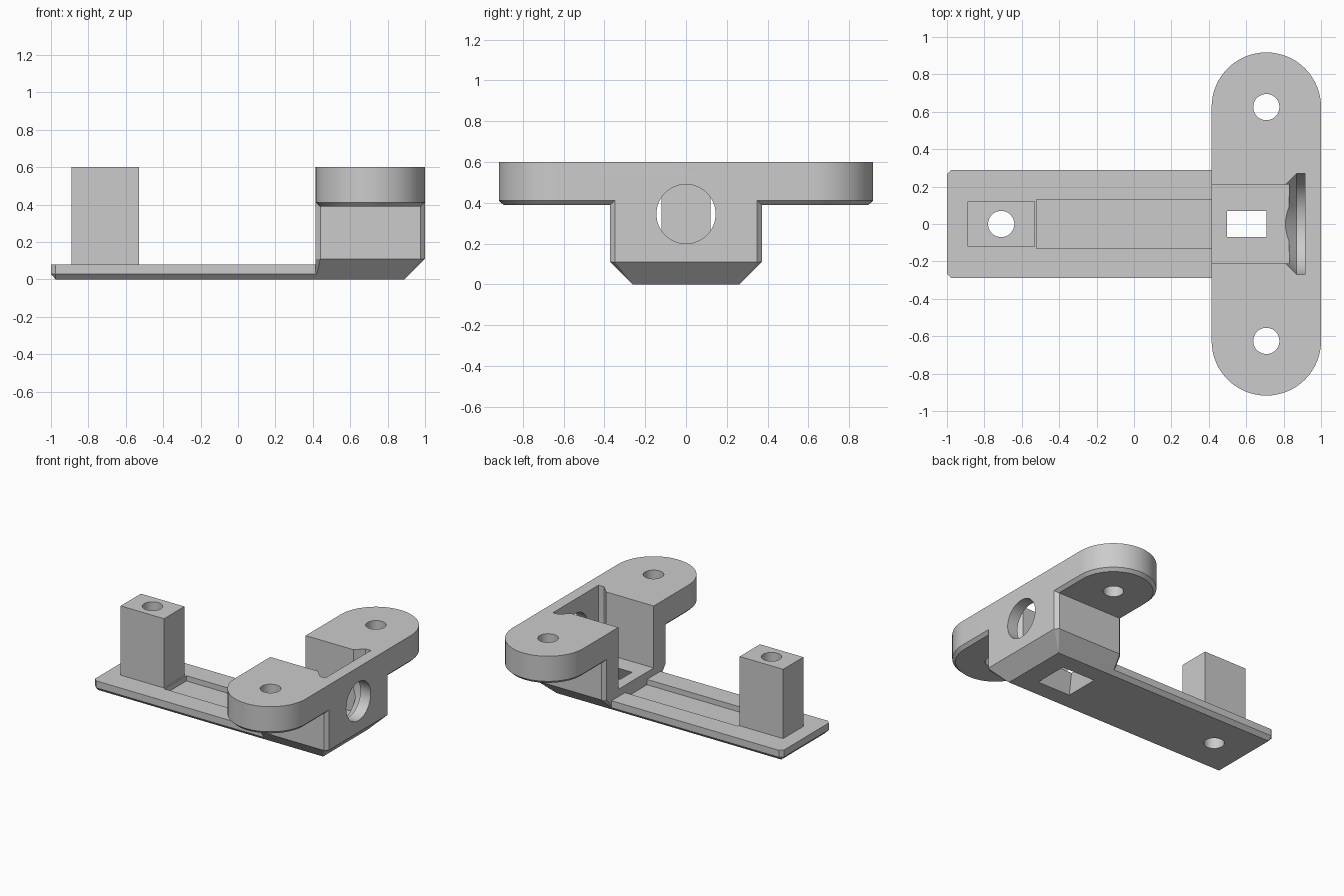
import bpy, bmesh
from math import sin, cos, pi, radians

old = bpy.data.objects.get("Cube")
if old:
    bpy.data.objects.remove(old, do_unlink=True)

grey = bpy.data.materials.new("light grey plastic")
grey.use_nodes = True
grey.diffuse_color = (0.6, 0.6, 0.6, 1)
grey.node_tree.nodes["Principled BSDF"].inputs["Base Color"].default_value = (0.6, 0.6, 0.6, 1)


def hull(name, points):
    """Solid convex part around the given points."""
    bm = bmesh.new()
    for p in points:
        bm.verts.new(p)
    res = bmesh.ops.convex_hull(bm, input=bm.verts)
    loose = {g for g in res["geom_interior"] + res["geom_unused"] if isinstance(g, bmesh.types.BMVert)}
    bmesh.ops.delete(bm, geom=list(loose), context='VERTS')
    bmesh.ops.dissolve_limit(bm, angle_limit=radians(0.5), verts=bm.verts, edges=bm.edges)
    bmesh.ops.recalc_face_normals(bm, faces=bm.faces)
    mesh = bpy.data.meshes.new(name)
    bm.to_mesh(mesh)
    bm.free()
    mesh.materials.append(grey)
    obj = bpy.data.objects.new(name, mesh)
    bpy.context.collection.objects.link(obj)
    return obj


def rect(x0, x1, y, z):
    return [(x, s * y, z) for x in (x0, x1) for s in (-1, 1)]


def octagon(x0, x1, y, z, c):
    """Rectangle with its corners cut off by c."""
    return rect(x0 + c, x1 - c, y, z) + rect(x0, x1, y - c, z)


def box(name, x0, x1, y, z0, z1):
    return hull(name, rect(x0, x1, y, z0) + rect(x0, x1, y, z1))


def circle(x, y, z, r, n=64):
    return [(x + r * cos(2 * pi * i / n), y + r * sin(2 * pi * i / n), z) for i in range(n)]


def stadium(r, z):
    return circle(MID, REACH, z, r) + circle(MID, -REACH, z, r)


def u_shape(x, r, n=32):
    """Round-bottomed section, open past the top."""
    arc = [(x, r * cos(pi * i / n), AXIS - r * sin(pi * i / n)) for i in range(n + 1)]
    return arc + [(x, r, 0.7), (x, -r, 0.7)]


def boolean(target, tool, operation):
    mod = target.modifiers.new(tool.name, 'BOOLEAN')
    mod.operation, mod.solver, mod.object = operation, 'EXACT', tool
    bpy.context.view_layer.objects.active = target
    bpy.ops.object.modifier_apply(modifier=mod.name)
    bpy.data.objects.remove(tool, do_unlink=True)


BACK, MID, REACH = 0.415, 0.7075, 0.625   # head position and ear centres
POST_X, AXIS, TOP = -0.71, 0.345, 0.6
BORE = 0.07

# Solid parts: base plate, head with bevelled underside, rounded ears, post
bracket = hull("bracket", rect(-0.975, 0.45, 0.262, 0)
               + octagon(-1, 0.45, 0.29, 0.028, 0.025) + octagon(-1, 0.45, 0.29, 0.08, 0.025))
head = hull("head_block", rect(BACK, 0.89, 0.262, 0)
            + octagon(BACK, 1, 0.372, 0.11, 0.025) + octagon(BACK, 1, 0.372, 0.5, 0.025))
ears = hull("mounting_ears", stadium(0.27, 0.39) + stadium(0.2925, 0.412) + stadium(0.2925, TOP))
post = box("post", -0.89, -0.53, 0.12, 0.05, TOP)
for part in (head, ears, post):
    boolean(bracket, part, 'UNION')

# Hollows: plate groove, head pocket, round-bottomed disc slot, window, tapered drain
hollows = [
    box("groove", -0.52, BACK, 0.13, 0.04, 0.2),
    box("pocket", 0.3, 0.83, 0.21, 0.135, 0.8),
    hull("disc_slot", u_shape(0.80, 0.20) + u_shape(0.87, 0.27) + u_shape(0.915, 0.27)),
    hull("window", [(x, px, AXIS + py) for x in (0.85, 1.1) for px, py, _ in circle(0, 0, 0, 0.145)]),
    hull("drain", rect(0.46, 0.745, 0.14, -0.02) + rect(0.5, 0.705, 0.063, 0.15)),
]

# Screw holes through the ears and the post
for x, y in ((MID, REACH), (MID, -REACH), (POST_X, 0)):
    hollows.append(hull("screw_hole", circle(x, y, -0.1, BORE) + circle(x, y, 0.8, BORE)))
for cutter in hollows:
    boolean(bracket, cutter, 'DIFFERENCE')

# Smooth the round walls and keep the edges crisp
bpy.ops.object.select_all(action='DESELECT')
bracket.select_set(True)
bpy.context.view_layer.objects.active = bracket
bpy.ops.object.shade_smooth_by_angle(angle=radians(25))
